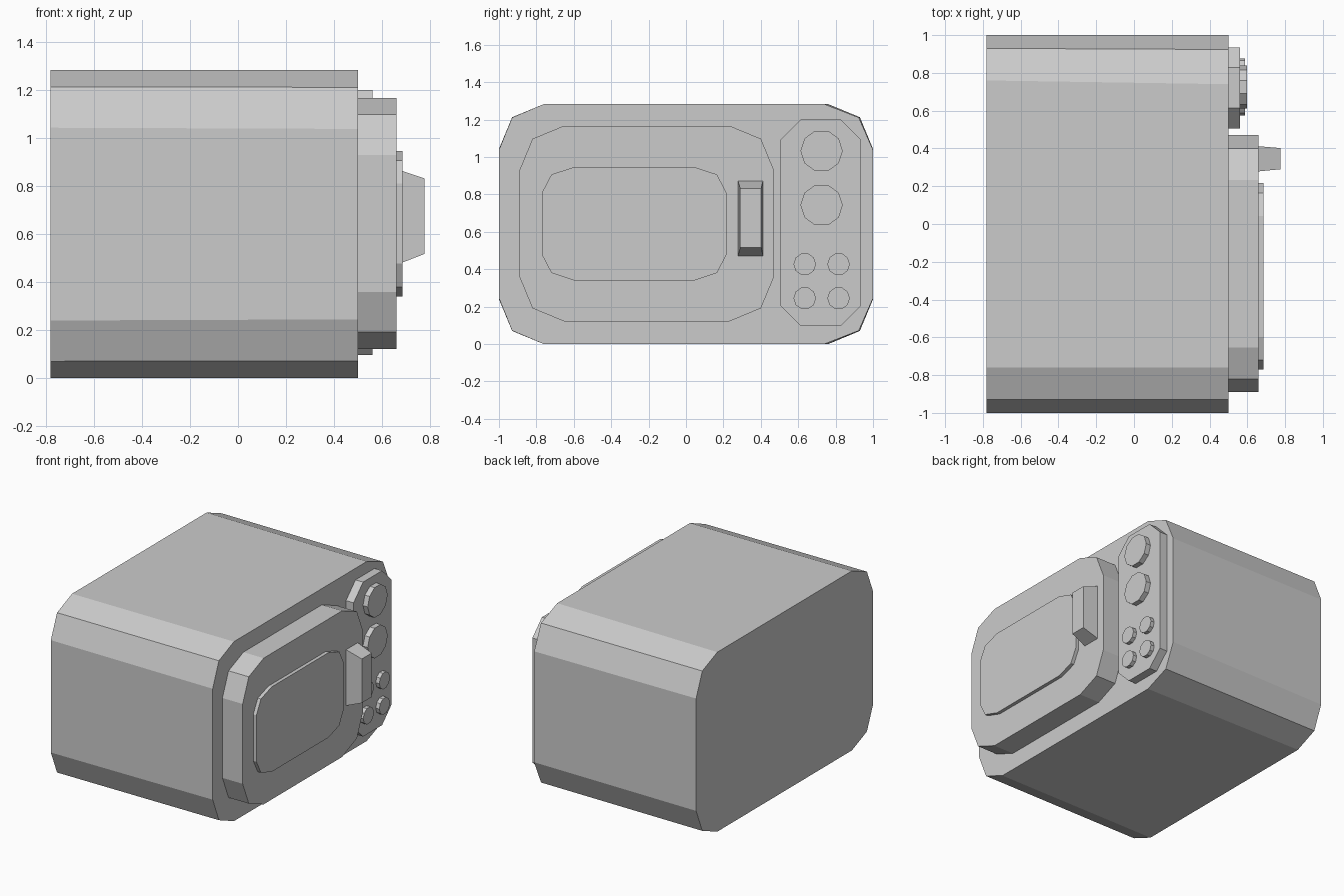
import bpy, bmesh, math
from mathutils import Vector

if "Cube" in bpy.data.objects:
    bpy.data.objects.remove(bpy.data.objects["Cube"])


def rounded(y0, y1, z0, z1, ry, rz, steps, ry_right=None):
    """Rectangle outline in the YZ plane with faceted corners."""
    rr = ry if ry_right is None else ry_right
    corners = [(y1 - rr, z1 - rz, rr, 0), (y0 + ry, z1 - rz, ry, 90),
               (y0 + ry, z0 + rz, ry, 180), (y1 - rr, z0 + rz, rr, 270)]
    pts = []
    for cy, cz, r, start in corners:
        for i in range(steps + 1):
            a = math.radians(start + 90 * i / steps)
            pts.append((cy + r * math.cos(a), cz + rz * math.sin(a)))
    return pts


def loft(name, x0, ring0, x1, ring1=None):
    """Closed solid between two matching outlines at x0 and x1."""
    bm = bmesh.new()
    a = [bm.verts.new((x0, y, z)) for y, z in ring0]
    b = [bm.verts.new((x1, y, z)) for y, z in (ring1 or ring0)]
    n = len(a)
    bm.faces.new(a[::-1])
    bm.faces.new(b)
    for i in range(n):
        j = (i + 1) % n
        bm.faces.new((a[i], a[j], b[j], b[i]))
    bmesh.ops.recalc_face_normals(bm, faces=bm.faces[:])
    mesh = bpy.data.meshes.new(name)
    bm.to_mesh(mesh)
    bm.free()
    ob = bpy.data.objects.new(name, mesh)
    bpy.context.collection.objects.link(ob)
    return ob


def rect(y0, y1, z0, z1):
    return [(y1, z1), (y0, z1), (y0, z0), (y1, z0)]


def knob(name, y, z, r, x1, sides=10):
    ring = [(y + r * math.cos(math.tau * i / sides),
             z + r * math.sin(math.tau * i / sides)) for i in range(sides)]
    return loft(name, 0.555, ring, x1)


# Oven housing, corners slightly softer at the front on the panel side
loft("housing", -0.78, rounded(-1, 1, 0, 1.283, 0.24, 0.24, 2),
     0.50, rounded(-1, 1, 0, 1.283, 0.24, 0.245, 2, 0.26))

# Door with raised window and tapered handle
loft("door", 0.50, rounded(-0.89, 0.47, 0.122, 1.167, 0.237, 0.237, 2), 0.66)
loft("window", 0.655, rounded(-0.77, 0.216, 0.34, 0.947, 0.173, 0.137, 2), 0.685)
loft("handle", 0.655, rect(0.278, 0.412, 0.47, 0.873),
     0.776, rect(0.29, 0.402, 0.517, 0.832))

# Control panel
loft("control_panel", 0.495, rounded(0.506, 0.935, 0.096, 1.2, 0.107, 0.107, 1), 0.56)

# Dials
for i, z in enumerate((1.033, 0.743)):
    knob(f"dial_{i + 1}", 0.725, z, 0.113, 0.597)

# Buttons
for y in (0.635, 0.816):
    for z in (0.427, 0.245):
        knob("button", y, z, 0.06, 0.588)
